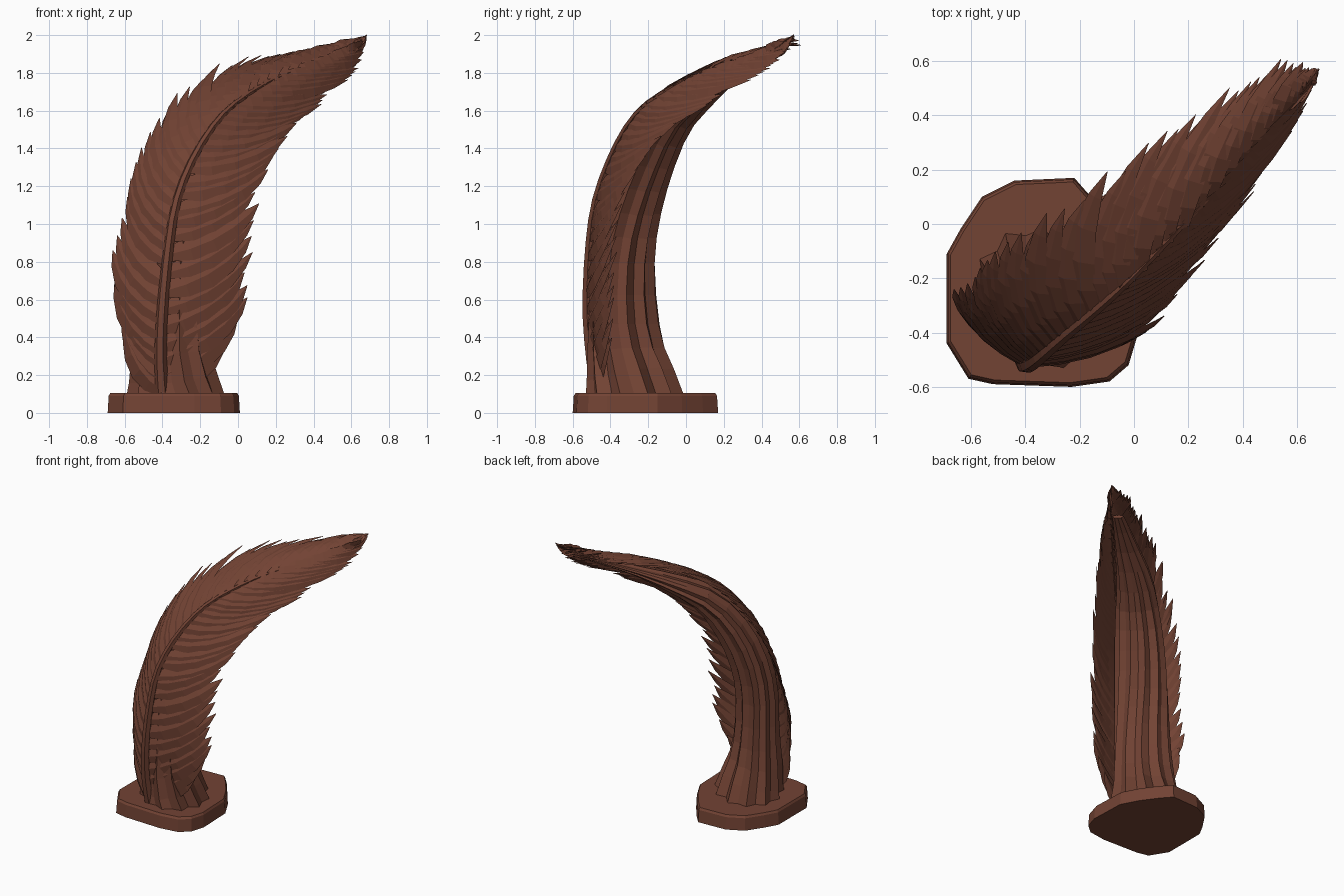
import bpy, bmesh, math, random
from mathutils import Vector as V

if "Cube" in bpy.data.objects:
    bpy.data.objects.remove(bpy.data.objects["Cube"])

random.seed(4)
brown = bpy.data.materials.new("red_brown")
brown.diffuse_color = (0.17, 0.056, 0.034, 1)
brown.use_nodes = True
brown.node_tree.nodes["Principled BSDF"].inputs["Base Color"].default_value = brown.diffuse_color

# Rows up the frond: midrib point, left leaflet tip, right leaflet tip
ROWS = [
    ((-.40, -.47, .10), (-.59, -.38, .42), (-.10, -.40, .34)),
    ((-.41, -.50, .30), (-.64, -.30, .65), (.06, -.38, .62)),
    ((-.40, -.52, .55), (-.66, -.25, .84), (.07, -.37, .80)),
    ((-.37, -.51, .85), (-.62, -.19, 1.10), (.12, -.35, 1.04)),
    ((-.33, -.48, 1.10), (-.55, -.12, 1.34), (.12, -.31, 1.20)),
    ((-.25, -.41, 1.32), (-.45, -.03, 1.54), (.19, -.22, 1.35)),
    ((-.13, -.31, 1.52), (-.30, .05, 1.71), (.27, -.12, 1.48)),
    ((.00, -.19, 1.65), (-.10, .18, 1.84), (.37, .02, 1.58)),
    ((.20, .02, 1.77), (.14, .36, 1.90), (.48, .18, 1.67)),
    ((.42, .26, 1.85), (.37, .51, 1.92), (.60, .38, 1.79)),
    ((.60, .46, 1.92), (.55, .60, 1.945), (.66, .50, 1.87)),
    ((.68, .57, 2.00), (.68, .57, 2.00), (.68, .57, 2.00)),
]
RIB, LEFT, RIGHT = [[V(r[i]) for r in ROWS] for i in range(3)]


def sample(pts, u):
    """Smooth interpolation through points, u from 0 to 1."""
    f = min(max(u, 0), 1) * (len(pts) - 1)
    i = min(int(f), len(pts) - 2)
    t = f - i
    p1, p2 = pts[i], pts[i + 1]
    p0, p3 = pts[max(i - 1, 0)], pts[min(i + 2, len(pts) - 1)]
    return 0.5 * (2 * p1 + (p2 - p0) * t + (2 * p0 - 5 * p1 + 4 * p2 - p3) * t * t
                  + (3 * p1 - p0 - 3 * p2 + p3) * t ** 3)


def direction(pts, u):
    return (sample(pts, u + .02) - sample(pts, u - .02)).normalized()


def loft(bm, rings):
    """Skin a list of closed rings and cap both ends."""
    vr = [[bm.verts.new(p) for p in ring] for ring in rings]
    n = len(vr[0])
    for a, b in zip(vr, vr[1:]):
        for i in range(n):
            bm.faces.new((a[i], a[(i + 1) % n], b[(i + 1) % n], b[i]))
    bm.faces.new(vr[0][::-1])
    bm.faces.new(vr[-1])


def finish(name, bm):
    bmesh.ops.recalc_face_normals(bm, faces=bm.faces)
    me = bpy.data.meshes.new(name)
    bm.to_mesh(me)
    bm.free()
    me.materials.append(brown)
    ob = bpy.data.objects.new(name, me)
    bpy.context.collection.objects.link(ob)


# Base: irregular slab, slightly tapered, with a chipped top edge
outline = [(-.22, .17), (-.44, .16), (-.56, .10), (-.64, -.02), (-.69, -.11), (-.69, -.44),
           (-.61, -.57), (-.52, -.59), (-.23, -.60), (-.09, -.58), (-.02, -.52), (.01, -.42),
           (0, -.15), (-.07, -.02), (-.15, .09)]
mid = V((-.34, -.21, 0))
bm = bmesh.new()
loft(bm, [[mid + (V((x, y, 0)) - mid) * s + V((0, 0, z)) for x, y in outline]
          for s, z in ((1, 0), (.985, .09), (.96, .105))])
finish("base", bm)

# Trunk: fluted column behind the frond; centre, half width, half depth
TRUNK = [((-.33, -.27, .09), .27, .23), ((-.355, -.31, .30), .225, .18),
         ((-.355, -.33, .55), .20, .145), ((-.35, -.33, .85), .185, .14),
         ((-.31, -.29, 1.10), .18, .135), ((-.23, -.21, 1.34), .17, .125),
         ((-.11, -.09, 1.55), .15, .10), ((.06, .08, 1.69), .12, .065),
         ((.28, .25, 1.80), .08, .03), ((.50, .42, 1.88), .04, .015)]
centres = [V(t[0]) for t in TRUNK]
sizes = [V((t[1], t[2], 0)) for t in TRUNK]
flutes = [1.05 - .17 * (i % 2) * random.uniform(.6, 1.3) for i in range(22)]
lateral = V((.7071, -.7071, 0))
rings = []
for k in range(17):
    u = k / 16
    c, s = sample(centres, u), sample(sizes, u)
    depth = lateral.cross(direction(centres, u)).normalized()
    if k == 0:
        depth = V((-.7071, -.7071, 0))
    rings.append([c + (lateral * s.x * math.cos(a) + depth * s.y * math.sin(a)) * f
                  for i, f in enumerate(flutes)
                  for a in [math.tau * i / len(flutes) + .12 * math.sin(k * .5)]])
bm = bmesh.new()
loft(bm, rings)
finish("trunk", bm)

# Midrib: six-sided stem tapering to the tip
bm = bmesh.new()
rings = []
for k in range(25):
    u = k / 24
    t, c = direction(RIB, u), sample(RIB, u)
    side = (sample(RIGHT, u) - sample(LEFT, u)).normalized() if u < 1 else lateral
    side = (side - t * side.dot(t)).normalized()
    front = side.cross(t)
    r = .032 * (1 - u) + .004
    rings.append([c + (side * math.cos(a) + front * math.sin(a)) * r
                  for a in [math.tau * i / 6 for i in range(6)]])
loft(bm, rings)
finish("midrib", bm)


def leaflet(bm, u, tips, sign):
    """Curved pointed blade with a raised centre fold, swept towards the frond tip."""
    t, root = direction(RIB, u), sample(RIB, u)
    tip = sample(tips, u + .8 * u * u * (1 - u))
    tip = root + (tip - root) * random.uniform(.92, 1.03)
    tip.z = min(tip.z, 1.995)
    span = tip - root
    along = t * span.dot(t)
    normal = (span.cross(t) * sign).normalized()
    arch = .1 if sign > 0 else .1 + .12 * u
    bend = root + (span - along) * .62 + along * .3 + normal * span.length * arch
    half = (.066 - .03 * u) * random.uniform(.9, 1.15) * min(1, span.length / .12)
    rings = []
    for s, w in ((0, .6), (.2, 1), (.42, 1.1), (.65, .9), (.85, .5), (1, .02)):
        p = root * (1 - s) ** 2 + bend * 2 * s * (1 - s) + tip * s * s
        d = ((bend - root) * (1 - s) + (tip - bend) * s).normalized()
        n = (normal - d * normal.dot(d)).normalized()
        # tilt each blade so neighbours overlap like shingles
        across = (n.cross(d) - n * .2 * sign).normalized()
        h = half * w
        rings.append([p + across * h, p + n * h * .25, p - across * h, p - n * (h * .1 + .003)])
    loft(bm, rings)


# Leaflets: one row on each side of the midrib, closer together near the tip
for name, tips, sign, count in (("left_leaflets", LEFT, -1, 42), ("right_leaflets", RIGHT, 1, 40)):
    bm = bmesh.new()
    for i in range(count):
        x = (i + random.uniform(.0, .4)) / count
        leaflet(bm, .01 + .965 * (1 - (1 - x) ** 1.35), tips, sign)
    finish(name, bm)
